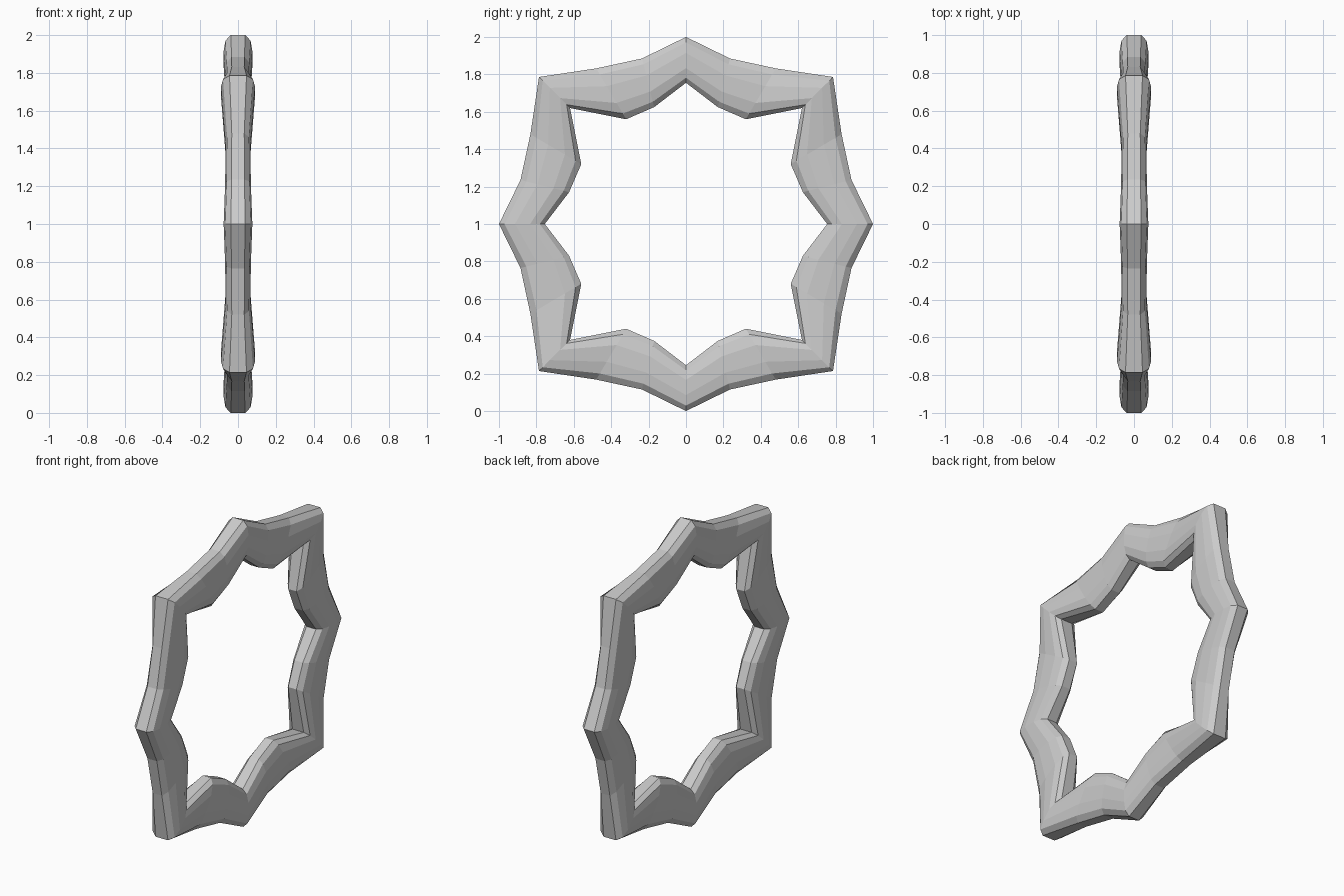
import bpy, bmesh
from math import cos, sin, pi

if "Cube" in bpy.data.objects:
    bpy.data.objects.remove(bpy.data.objects["Cube"])

# stations over one eighth of the ring: outer (y, z), inner (y, z), half thickness in x
EIGHTH = [
    ((0.0, 1.0), (0.0, 0.755), 0.076),
    ((0.235, 0.885), (0.17, 0.625), 0.068),
    ((0.48, 0.832), (0.32, 0.56), 0.066),
    ((0.786, 0.786), (0.62, 0.62), 0.09),
]
# half cross-section: position from inner (0) to outer (1) edge, relative width
SECTION = [(0.0, 0.45), (0.11, 0.82), (0.32, 1.0), (0.65, 1.0), (0.88, 0.88), (1.0, 0.5)]

# mirror the eighth across the diagonal to get a quarter
mirrored = [((o[1], o[0]), (i[1], i[0]), w) for o, i, w in EIGHTH[:0:-1]]
# corner station is shared; the last mirrored one starts the next quarter
quarter = EIGHTH[:-1] + mirrored


def turn(p, a):
    return (p[0] * cos(a) + p[1] * sin(a), -p[0] * sin(a) + p[1] * cos(a))


bm = bmesh.new()
rings = []
for q in range(4):
    for outer, inner, w in quarter:
        (oy, oz), (iy, iz) = turn(outer, q * pi / 2), turn(inner, q * pi / 2)
        loop = [(t, f) for t, f in SECTION] + [(t, -f) for t, f in reversed(SECTION)]
        rings.append([bm.verts.new((f * w, iy + (oy - iy) * t, 1 + iz + (oz - iz) * t))
                      for t, f in loop])

# skin neighbouring sections into a closed ring
for k, a in enumerate(rings):
    b = rings[(k + 1) % len(rings)]
    n = len(a)
    for j in range(n):
        bm.faces.new((a[j], a[(j + 1) % n], b[(j + 1) % n], b[j]))
bmesh.ops.recalc_face_normals(bm, faces=bm.faces[:])

mesh = bpy.data.meshes.new("wavy_ring")
bm.to_mesh(mesh)
bm.free()
bpy.context.collection.objects.link(bpy.data.objects.new("wavy_ring", mesh))
